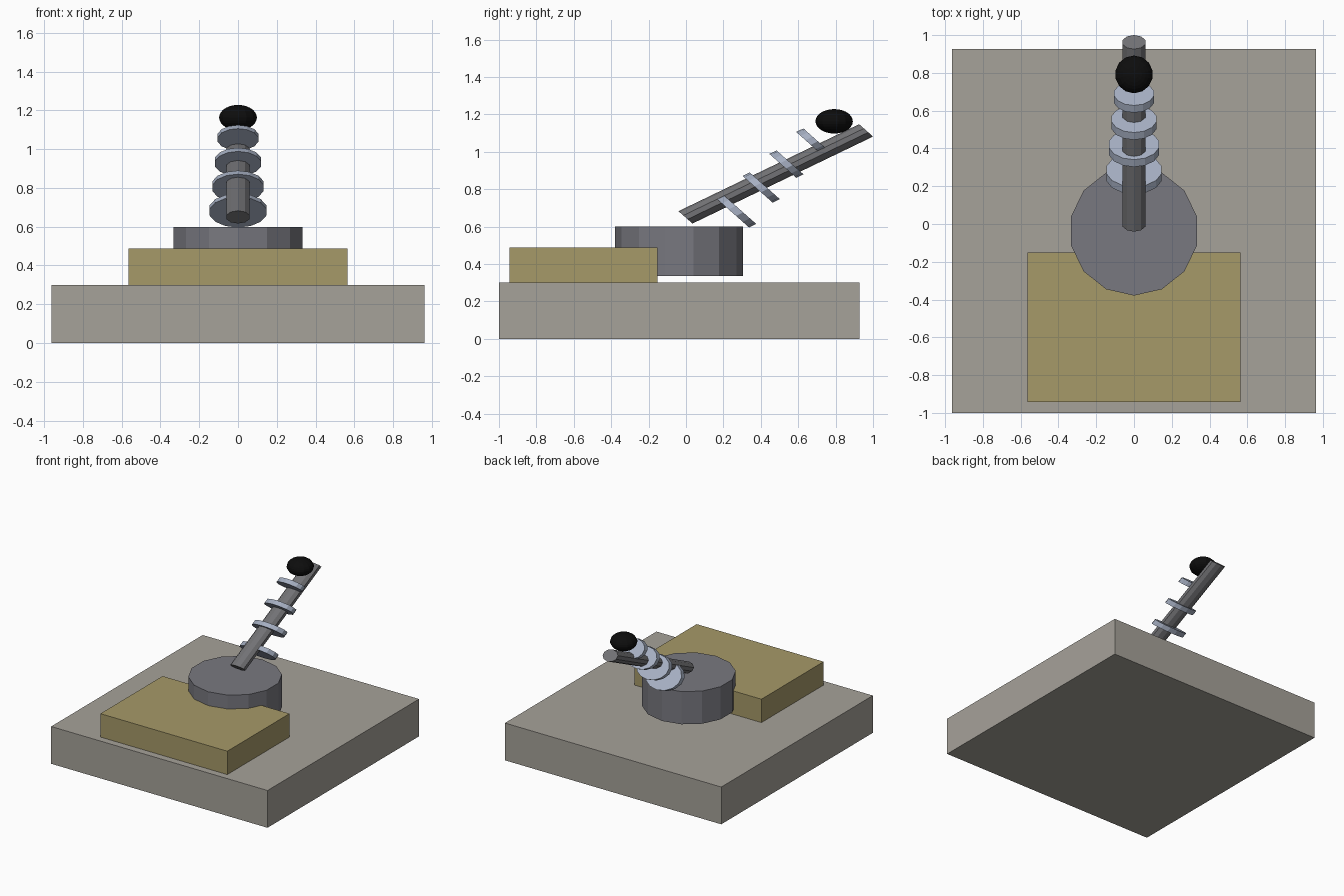
import bpy, bmesh, math
from mathutils import Matrix

if "Cube" in bpy.data.objects:
    bpy.data.objects.remove(bpy.data.objects["Cube"])

SQUASH = Matrix.Diagonal((1, 1, 0.653, 1))       # everything is flattened in z
TILT = Matrix.Rotation(math.radians(-53.6), 4, 'X')


def material(name, rgb):
    m = bpy.data.materials.new(name)
    m.diffuse_color = (*rgb, 1)
    m.use_nodes = True
    m.node_tree.nodes["Principled BSDF"].inputs["Base Color"].default_value = m.diffuse_color
    return m


def add(name, bm, mat, matrix=None):
    if matrix is not None:
        bm.transform(matrix)
    bmesh.ops.recalc_face_normals(bm, faces=bm.faces)
    me = bpy.data.meshes.new(name)
    bm.to_mesh(me)
    bm.free()
    me.materials.append(mat)
    ob = bpy.data.objects.new(name, me)
    bpy.context.collection.objects.link(ob)
    return ob


def box(name, lo, hi, mat):
    bm = bmesh.new()
    bmesh.ops.create_cube(bm, size=1)
    size = [b - a for a, b in zip(lo, hi)]
    mid = [(a + b) / 2 for a, b in zip(lo, hi)]
    return add(name, bm, mat, Matrix.Translation(mid) @ Matrix.Diagonal((*size, 1)))


def cylinder(name, sides, r, depth, mat, matrix):
    bm = bmesh.new()
    bmesh.ops.create_cone(bm, cap_ends=True, segments=sides,
                          radius1=r, radius2=r, depth=depth)
    return add(name, bm, mat, matrix)


stone = material("stone", (0.38, 0.36, 0.32))
tan = material("tan", (0.38, 0.32, 0.14))
iron = material("iron", (0.19, 0.19, 0.215))
dark = material("dark_metal", (0.17, 0.17, 0.18))
steel = material("pale_steel", (0.38, 0.43, 0.54))
black = material("black", (0.004, 0.004, 0.004))

# Base slab and front block
box("base", (-0.963, -1.0, 0), (0.963, 0.927, 0.30), stone)
box("front_block", (-0.565, -0.943, 0.30), (0.565, -0.152, 0.488), tan)

# Turntable
cylinder("turntable", 14, 0.342, 0.263, iron, Matrix.Translation((0, -0.037, 0.468)))

# Tilted rod
cylinder("rod", 10, 0.063, 1.2, dark,
         Matrix.Translation((0, 0.48, 0.882)) @ SQUASH @ TILT)

# Four shrinking discs stepping up the rod
for i in range(4):
    pos = (0, 0.267 + 0.135 * i, 0.684 + 0.125 * i)
    cylinder(f"disc_{i + 1}", 14, 0.15 - 0.0142 * i, 0.048, steel,
             Matrix.Translation(pos) @ SQUASH @ TILT)

# Flattened ball at the tip
bm = bmesh.new()
bmesh.ops.create_uvsphere(bm, u_segments=14, v_segments=14, radius=0.1)
add("tip_ball", bm, black, Matrix.Translation((0, 0.792, 1.163)) @ SQUASH)
